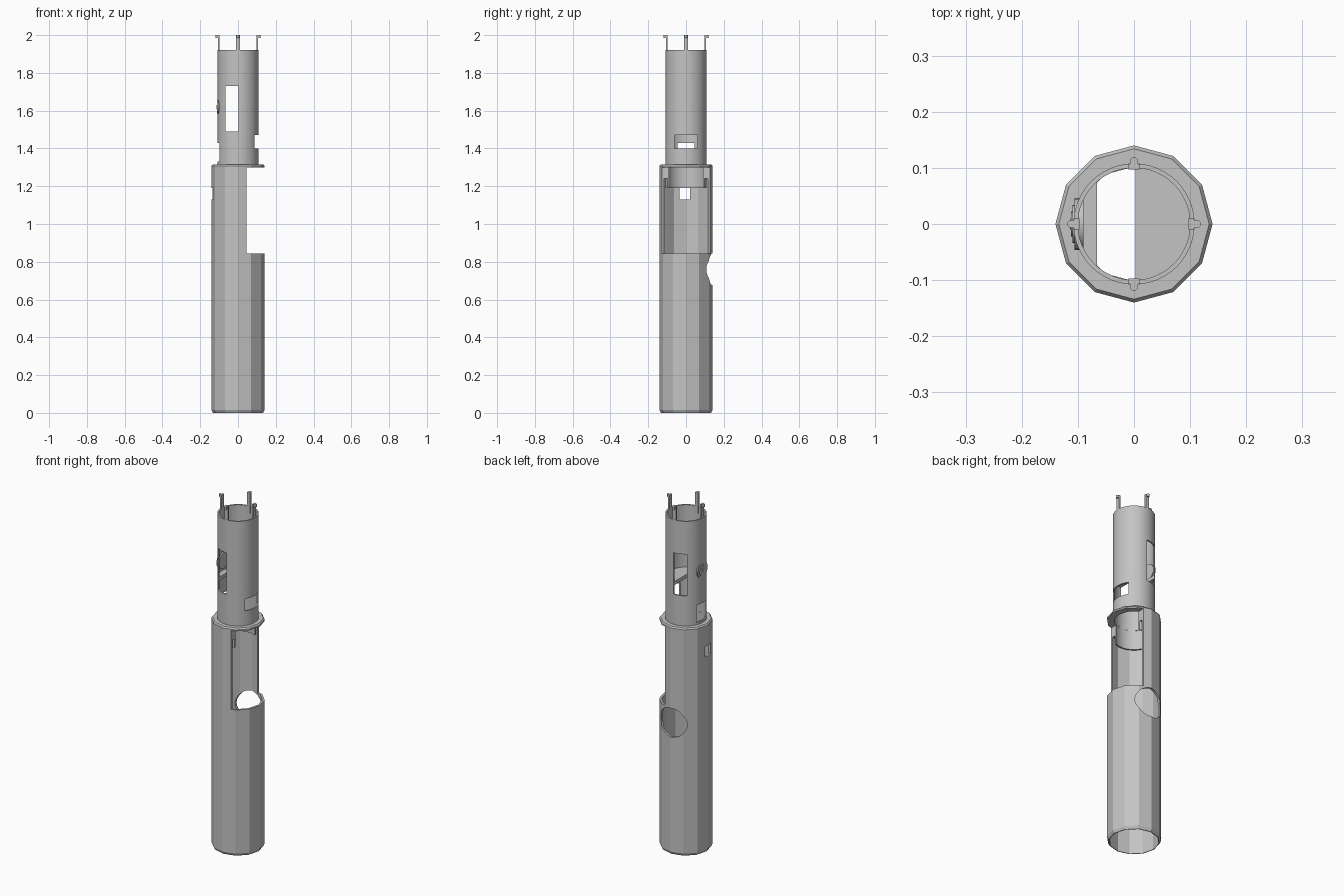
import bpy, bmesh, math
from mathutils import Matrix, Vector

cube = bpy.data.objects.get("Cube")
if cube:
    bpy.data.objects.remove(cube)

grey = bpy.data.materials.new("plain_grey")
grey.use_nodes = True
COLOUR = (0.55, 0.55, 0.55, 1)
grey.diffuse_color = COLOUR
grey.node_tree.nodes["Principled BSDF"].inputs["Base Color"].default_value = COLOUR


def make(name, bm):
    bmesh.ops.recalc_face_normals(bm, faces=bm.faces)
    mesh = bpy.data.meshes.new(name)
    bm.to_mesh(mesh)
    bm.free()
    mesh.materials.append(grey)
    obj = bpy.data.objects.new(name, mesh)
    bpy.context.collection.objects.link(obj)
    return obj


def lathe(name, profile, sides):
    """Revolve a closed (radius, z) profile around the z axis."""
    bm = bmesh.new()
    rings = []
    for i in range(sides):
        a = math.tau * i / sides
        rings.append([bm.verts.new((r * math.cos(a), r * math.sin(a), z)) for r, z in profile])
    n = len(profile)
    for i in range(sides):
        a, b = rings[i], rings[(i + 1) % sides]
        for j in range(n):
            k = (j + 1) % n
            bm.faces.new((a[j], b[j], b[k], a[k]))
    return make(name, bm)


def add_box(bm, lo, hi):
    lo, hi = Vector(lo), Vector(hi)
    mat = Matrix.Translation((lo + hi) / 2) @ Matrix.Diagonal((*(hi - lo), 1))
    bmesh.ops.create_cube(bm, size=1, matrix=mat)


def box(name, lo, hi):
    bm = bmesh.new()
    add_box(bm, lo, hi)
    return make(name, bm)


def rod(name, centre, radius, depth, axis, sides=32):
    bm = bmesh.new()
    turn = Vector((0, 0, 1)).rotation_difference(Vector(axis)).to_matrix().to_4x4()
    bmesh.ops.create_cone(bm, cap_ends=True, segments=sides, radius1=radius, radius2=radius,
                          depth=depth, matrix=Matrix.Translation(centre) @ turn)
    return make(name, bm)


def cut(obj, cutters):
    for c in cutters:
        mod = obj.modifiers.new("cut", "BOOLEAN")
        mod.operation, mod.solver, mod.object = "DIFFERENCE", "EXACT", c
    bpy.context.view_layer.update()
    graph = bpy.context.evaluated_depsgraph_get()
    mesh = bpy.data.meshes.new_from_object(obj.evaluated_get(graph))
    obj.modifiers.clear()
    obj.data = mesh


def smooth(obj):
    bpy.ops.object.select_all(action="DESELECT")
    obj.select_set(True)
    bpy.context.view_layer.objects.active = obj
    bpy.ops.object.shade_smooth_by_angle(angle=math.radians(25))


# Cutters
side_opening = box("cutter_side", (0.045, -0.3, 0.845), (0.3, 0.3, 1.4))
tube_opening = box("cutter_tube", (0.045, -0.3, 0.8), (0.3, 0.3, 1.30))
square_hole = box("cutter_square", (-0.2, -0.035, 1.13), (-0.08, 0.02, 1.19))
round_hole = rod("cutter_round", (0, 0.15, 0.76), 0.084, 0.2, (0, 1, 0))
slot = box("cutter_slot", (-0.066, -0.2, 1.49), (0.003, 0.2, 1.73))
left_window = box("cutter_left", (0.05, -0.062, 1.40), (0.2, 0.062, 1.47))
right_window = box("cutter_right", (-0.2, -0.045, 1.33), (-0.06, 0.045, 1.43))
cutters = [side_opening, tube_opening, square_hole, round_hole, slot, left_window, right_window]

# Twelve-sided hollow lower body
body = lathe("lower_body", [(0.128, 0), (0.132, 0), (0.14, 0.015), (0.14, 1.302), (0.128, 1.302)], 12)
cut(body, [side_opening, square_hole, round_hole])

# Inner collar joining the body to the tube
collar = lathe("inner_collar", [(0.104, 1.24), (0.13, 1.24), (0.13, 1.305), (0.104, 1.305)], 12)
cut(collar, [side_opening])

# Flange on top of the body
lathe("flange", [(0.102, 1.30), (0.14, 1.30), (0.14, 1.308), (0.134, 1.316), (0.102, 1.316)], 12)

# Upper tube with its windows
tube = lathe("upper_tube", [(0.1, 1.19), (0.108, 1.19), (0.108, 1.92), (0.1, 1.92)], 48)
cut(tube, [tube_opening, slot, left_window, right_window])
smooth(tube)

# Divider plate inside the tube
plate = rod("divider_plate", (0, 0, 1.55), 0.104, 0.02, (0, 0, 1), 48)
cut(plate, [slot])

for c in cutters:
    bpy.data.objects.remove(c)

# Round ridged button on the right side
for i, (r, x) in enumerate([(0.046, 0.106), (0.034, 0.110), (0.022, 0.112), (0.010, 0.114)]):
    smooth(rod(f"button_ring_{i + 1}", (-(x + 0.09) / 2, 0, 1.62), r, x - 0.09, (1, 0, 0), 24))

# Four hooked prongs around the top
for i in range(4):
    bm = bmesh.new()
    add_box(bm, (0.097, -0.01, 1.88), (0.107, 0.01, 2.0))
    add_box(bm, (0.106, -0.007, 1.985), (0.113, 0.007, 2.0))
    bmesh.ops.create_cone(bm, cap_ends=True, segments=12, radius1=0.007, radius2=0.007, depth=0.015,
                          matrix=Matrix.Translation((0.112, 0, 1.9925)))
    bmesh.ops.rotate(bm, verts=bm.verts, matrix=Matrix.Rotation(math.tau * i / 4, 3, "Z"))
    make(f"prong_{i + 1}", bm)
